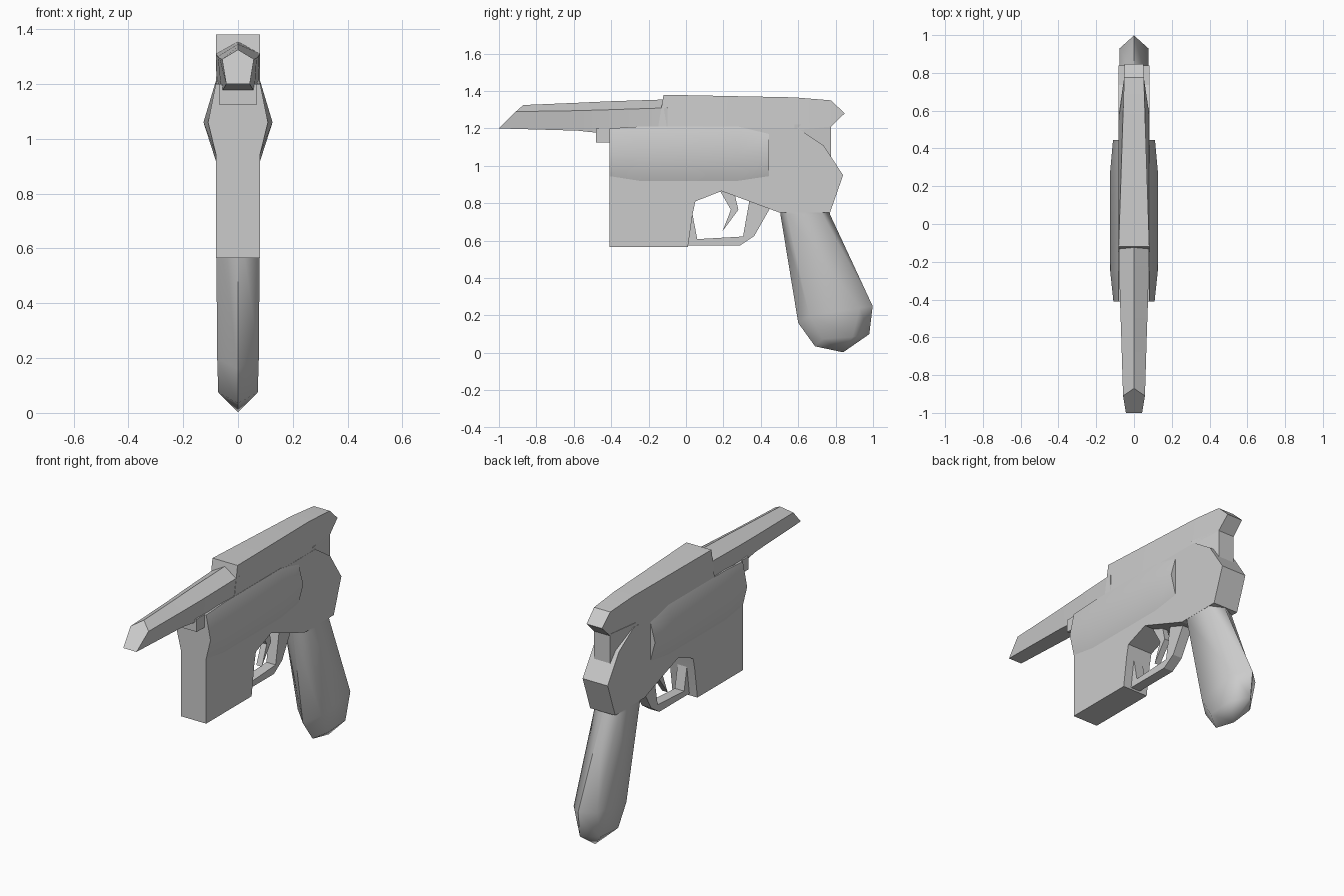
import bpy, bmesh, math

cube = bpy.data.objects.get("Cube")
if cube:
    bpy.data.objects.remove(cube, do_unlink=True)

grey = bpy.data.materials.new("plain_grey")
grey.use_nodes = True
COLOUR = (0.6, 0.6, 0.6, 1)
grey.diffuse_color = COLOUR
grey.node_tree.nodes["Principled BSDF"].inputs["Base Color"].default_value = COLOUR


def loft(name, rings, angle=20):
    """Skin a closed solid through rings that share a point count."""
    bm = bmesh.new()
    rows = [[bm.verts.new(p) for p in ring] for ring in rings]
    n = len(rows[0])
    for a, b in zip(rows, rows[1:]):
        for i in range(n):
            j = (i + 1) % n
            bm.faces.new((a[i], a[j], b[j], b[i]))
    bm.faces.new(rows[0])
    bm.faces.new(rows[-1][::-1])
    bmesh.ops.remove_doubles(bm, verts=bm.verts, dist=0.0005)
    bmesh.ops.recalc_face_normals(bm, faces=bm.faces)
    mesh = bpy.data.meshes.new(name)
    bm.to_mesh(mesh)
    bm.free()
    mesh.materials.append(grey)
    ob = bpy.data.objects.new(name, mesh)
    bpy.context.collection.objects.link(ob)
    bpy.ops.object.select_all(action='DESELECT')
    ob.select_set(True)
    bpy.context.view_layer.objects.active = ob
    bpy.ops.object.shade_smooth_by_angle(angle=math.radians(angle))
    return ob


def prism(name, profile, half):
    """Extrude a (y, z) side profile evenly about the centre plane."""
    return loft(name, [[(s * half, y, z) for y, z in profile] for s in (-1, 1)])


def box_ring(y_low, y_high, low, high, w_low, w_high):
    return [(-w_low, y_low, low), (w_low, y_low, low),
            (w_high, y_high, high), (-w_high, y_high, high)]


# Frame with magazine housing and backstrap
prism("frame", [(-0.41, 0.565), (0.01, 0.565), (0.035, 0.74), (0.05, 0.81),
                (0.19, 0.865), (0.5, 0.75), (0.77, 0.75), (0.84, 0.95),
                (0.735, 1.11), (0.6, 1.2), (-0.41, 1.2)], 0.081)

# Receiver, narrowing toward the back and ending in a wedge
loft("receiver", [box_ring(-0.15, -0.12, 1.2, 1.38, 0.081, 0.081),
                  box_ring(0.58, 0.58, 1.19, 1.366, 0.081, 0.058),
                  box_ring(0.775, 0.775, 1.21, 1.35, 0.052, 0.052),
                  box_ring(0.848, 0.848, 1.28, 1.281, 0.05, 0.05)])
loft("rear_post", [box_ring(0.58, 0.58, 1.0, 1.22, 0.081, 0.081),
                   box_ring(0.775, 0.775, 1.0, 1.22, 0.052, 0.052)])

# Bulged side panels
def bulge(y, low, high, width):
    mid = 1.06
    return [(0.07, y, low), (0.081, y, low), (width, y, mid),
            (0.081, y, high), (0.07, y, high)]

for side, label in ((1, "left"), (-1, "right")):
    rings = [bulge(-0.41, 0.945, 1.2, 0.109), bulge(-0.25, 0.92, 1.21, 0.126),
             bulge(0.28, 0.92, 1.21, 0.126), bulge(0.445, 0.945, 1.17, 0.111)]
    loft(label + "_side_panel",
         [[(side * x, y, z) for x, y, z in r] for r in rings], 50)

# Five-sided barrel with a slanted muzzle
def barrel_ring(y, half, top, shoulder, bottom, foot, lean=(0, 0)):
    return [(0, y + lean[0], top), (half, y + lean[1], shoulder),
            (foot, y, bottom), (-foot, y, bottom), (-half, y + lean[1], shoulder)]

loft("barrel", [barrel_ring(-1.0, 0.058, 1.325, 1.29, 1.2, 0.043, (0.13, 0.09)),
                barrel_ring(-0.58, 0.068, 1.337, 1.295, 1.188, 0.05),
                barrel_ring(-0.41, 0.074, 1.345, 1.3, 1.17, 0.06),
                barrel_ring(-0.1, 0.081, 1.355, 1.31, 1.17, 0.079)], 40)
prism("barrel_lug", [(-0.48, 1.125), (-0.4, 1.125), (-0.4, 1.2), (-0.48, 1.2)], 0.069)

# Grip with pointed front and back edges
def grip_ring(front, side_front, side_back, back, half):
    return [(0, *front), (half, *side_front), (half, *side_back),
            (0, *back), (-half, *side_back), (-half, *side_front)]

tip = (0.84, 0.003)
loft("grip", [grip_ring((0.5, 0.8), (0.53, 0.8), (0.72, 0.8), (0.76, 0.8), 0.08),
              grip_ring((0.505, 0.74), (0.54, 0.74), (0.73, 0.74), (0.77, 0.74), 0.08),
              grip_ring((0.6, 0.16), (0.66, 0.2), (0.93, 0.24), (0.998, 0.25), 0.076),
              grip_ring((0.69, 0.035), (0.73, 0.075), (0.89, 0.085), (0.98, 0.1), 0.072),
              grip_ring(tip, tip, tip, tip, 0)], 60)

# Trigger guard and trigger
prism("trigger_guard", [(0.0, 0.575), (0.29, 0.575), (0.365, 0.625), (0.45, 0.775),
                        (0.42, 0.8), (0.34, 0.82), (0.305, 0.622), (0.06, 0.608),
                        (0.035, 0.74), (0.0, 0.74)], 0.03)
prism("trigger", [(0.18, 0.87), (0.24, 0.765), (0.195, 0.65), (0.28, 0.765),
                  (0.26, 0.85)], 0.018)
